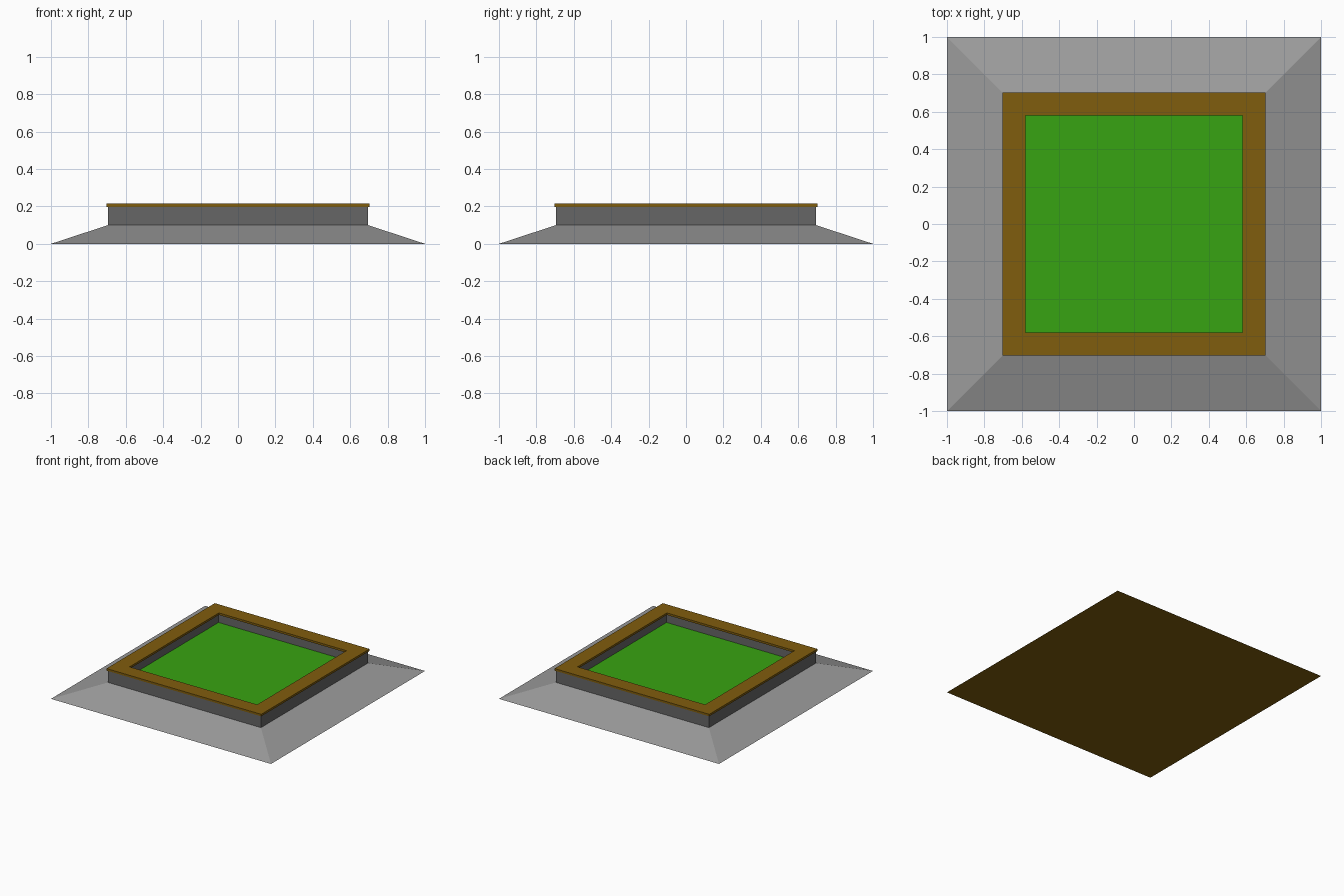
import bpy

if "Cube" in bpy.data.objects:
    bpy.data.objects.remove(bpy.data.objects["Cube"])

def material(name, rgb):
    m = bpy.data.materials.new(name)
    m.diffuse_color = (*rgb, 1)
    m.use_nodes = True
    m.node_tree.nodes["Principled BSDF"].inputs["Base Color"].default_value = m.diffuse_color
    return m

stone = material("light_grey_stone", (0.33, 0.33, 0.33))
wall_grey = material("dark_grey_wall", (0.133, 0.133, 0.133))
brown = material("brown_wood", (0.216, 0.109, 0.004))
green = material("green_grass", (0.039, 0.371, 0.006))


def square_loft(name, profile, mat, closed=False):
    """Loft square rings from a (half_size, z) profile."""
    verts, faces = [], []
    for h, z in profile:
        verts += [(-h, -h, z), (h, -h, z), (h, h, z), (-h, h, z)]
    n = len(profile)
    for i in range(n if closed else n - 1):
        j = (i + 1) % n
        for k in range(4):
            l = (k + 1) % 4
            faces.append((i * 4 + k, i * 4 + l, j * 4 + l, j * 4 + k))
    return add_mesh(name, verts, faces, mat)


def square_plate(name, h, z, mat, up=True):
    verts = [(-h, -h, z), (h, -h, z), (h, h, z), (-h, h, z)]
    return add_mesh(name, verts, [(0, 1, 2, 3) if up else (3, 2, 1, 0)], mat)


def add_mesh(name, verts, faces, mat):
    me = bpy.data.meshes.new(name)
    me.from_pydata(verts, [], faces)
    me.materials.append(mat)
    me.update()
    ob = bpy.data.objects.new(name, me)
    bpy.context.collection.objects.link(ob)
    return ob


# Sloped stone skirt and its brown underside
square_loft("sloped_skirt", [(1.0, 0.0), (0.695, 0.1)], stone)
square_plate("underside", 1.0, 0.0, brown, up=False)

# Raised wall, outside and inside
square_loft("bed_wall", [(0.695, 0.1), (0.695, 0.2), (0.59, 0.2), (0.59, 0.13)], wall_grey)

# Wooden rim, slightly overhanging the wall on both sides
square_loft("wooden_rim", [(0.703, 0.198), (0.703, 0.215), (0.58, 0.215), (0.58, 0.198)],
            brown, closed=True)

# Sunken grass
square_plate("grass", 0.59, 0.13, green)
